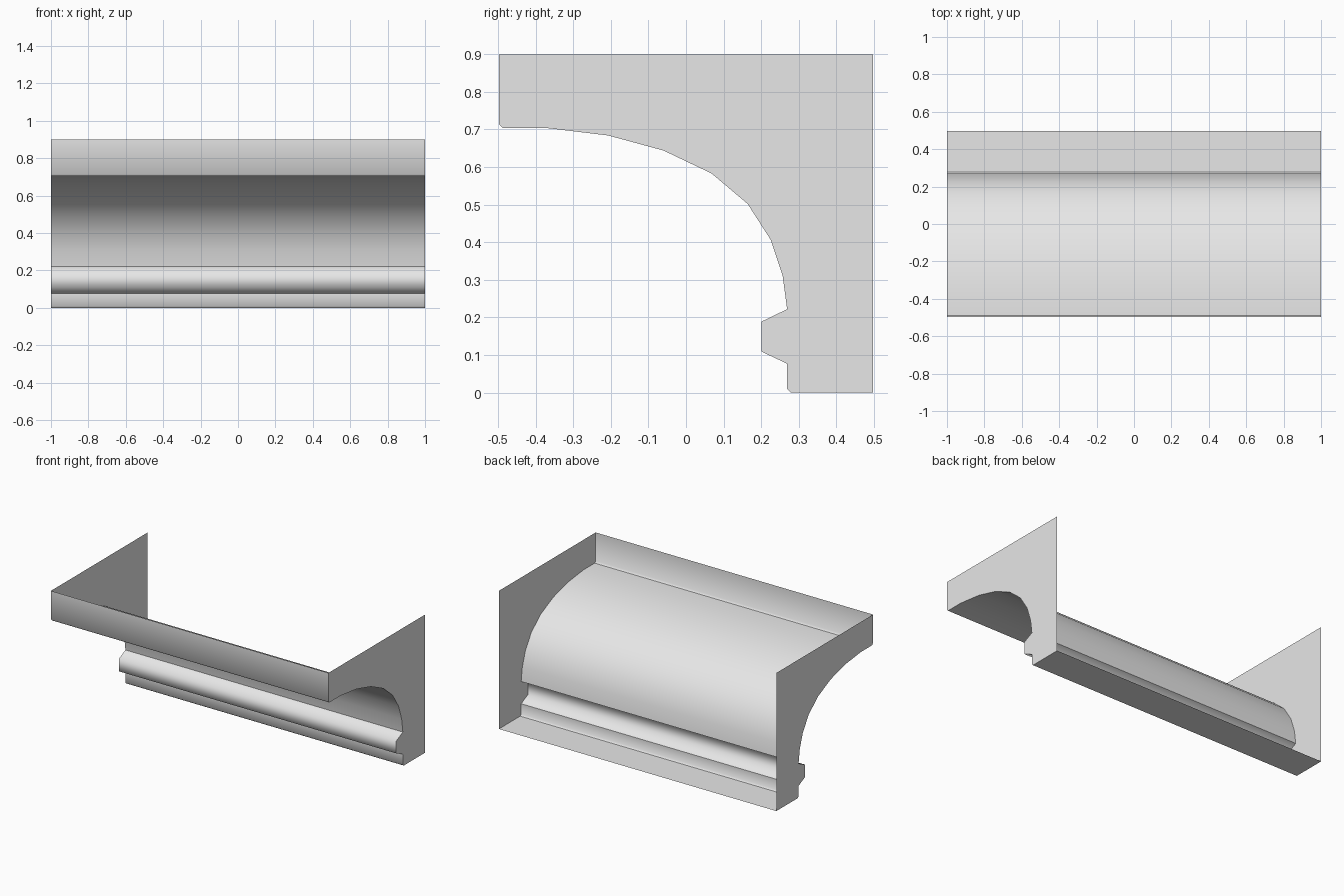
import bpy
import bmesh

cube = bpy.data.objects.get("Cube")
if cube:
    bpy.data.objects.remove(cube)

HALF_LENGTH = 1.0
TOP = 0.9
BACK = 0.498

plaster = bpy.data.materials.new("light_grey_plaster")
plaster.use_nodes = True
colour = (0.8, 0.8, 0.8, 1)
plaster.diffuse_color = colour
plaster.node_tree.nodes["Principled BSDF"].inputs["Base Color"].default_value = colour

# Moulding profile as (y, z), one list for each smooth run; runs meet at crisp edges
fascia = [(-0.498, TOP), (-0.498, 0.715), (-0.488, 0.704)]
cove = [(-0.372, 0.704), (-0.207, 0.684), (-0.06, 0.644), (0.068, 0.583),
        (0.164, 0.502), (0.225, 0.407), (0.257, 0.311), (0.269, 0.222)]
bead = [(0.201, 0.189), (0.201, 0.109), (0.269, 0.077)]
foot = [(0.269, 0.01), (0.279, 0)]
underside = [(BACK, 0)]
runs = [fascia, cove, bead, foot, underside]

profile = [p for run in runs for p in run]
crisp_points = [run[-1] for run in runs]

bm = bmesh.new()
right = [bm.verts.new((-HALF_LENGTH, y, z)) for y, z in profile]
left = [bm.verts.new((HALF_LENGTH, y, z)) for y, z in profile]

# Moulded face and underside; the top and back stay open
for i in range(len(profile) - 1):
    face = bm.faces.new((right[i], right[i + 1], left[i + 1], left[i]))
    face.smooth = True
for point, a, b in zip(profile, right, left):
    edge = bm.edges.get((a, b))
    if edge and point in crisp_points:
        edge.smooth = False

# Flat end caps reach up to the top back corner
for ring, x in ((right, -HALF_LENGTH), (left, HALF_LENGTH)):
    corner = bm.verts.new((x, BACK, TOP))
    loop = ring + [corner]
    cap = bm.faces.new(loop if x > 0 else loop[::-1])
    for edge in cap.edges:
        edge.smooth = False

# Face the shell outward
bm.normal_update()
for face in bm.faces:
    centre = face.calc_center_median()
    if abs(face.normal.x) > 0.5:
        inward = face.normal.x * centre.x < 0
    else:
        inward = face.normal.y + face.normal.z > 0 and face.normal.z > -0.5 and centre.z > 0.25
    if inward:
        face.normal_flip()

mesh = bpy.data.meshes.new("cove_moulding")
bm.to_mesh(mesh)
bm.free()
mesh.materials.append(plaster)
moulding = bpy.data.objects.new("cove_moulding", mesh)
bpy.context.collection.objects.link(moulding)
